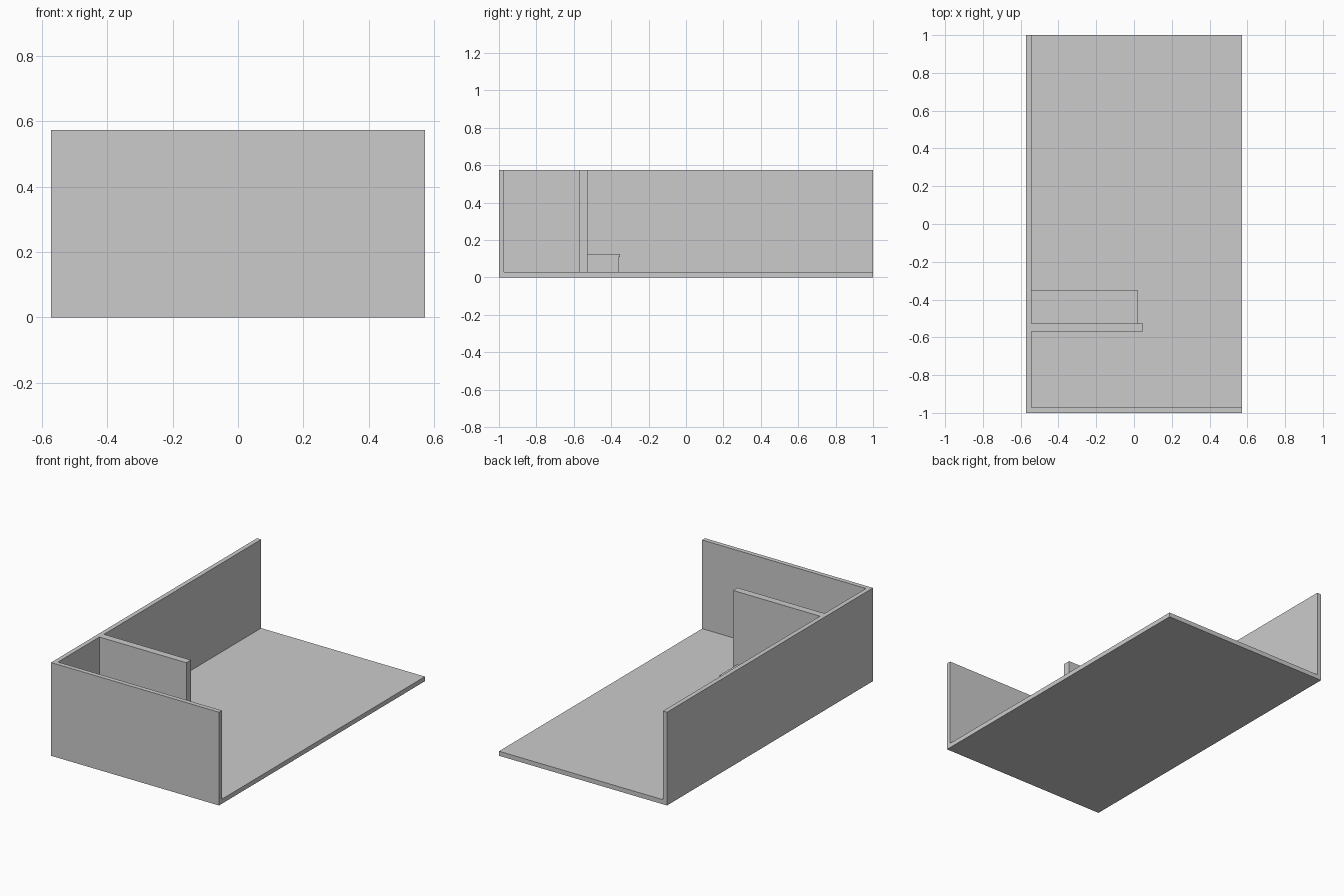
import bpy

if "Cube" in bpy.data.objects:
    bpy.data.objects.remove(bpy.data.objects["Cube"])


def box(name, x, y, z):
    """Axis-aligned box from (min, max) ranges."""
    bpy.ops.mesh.primitive_cube_add(size=1)
    o = bpy.context.object
    o.name = o.data.name = name
    for v in o.data.vertices:
        v.co = [r[0] if c < 0 else r[1] for c, r in zip(v.co, (x, y, z))]
    return o


W, L, H = 0.571, 1.0, 0.573   # half width, half length, wall height
T = 0.028                     # wall and floor thickness
inner = -W + T                # inside face of the side wall

# Room shell
box("floor", (-W, W), (-L, L), (0, T))
box("side_wall", (-W, inner), (-L, L), (T, H))
box("front_wall", (inner, W), (-L, -L + T), (T, H))

# Partition wall
box("partition_wall", (inner, 0.048), (-0.57, -0.526), (T, H))

# Low bench against the partition, its top overhanging the base slightly
box("bench_base", (inner, 0.018), (-0.526, -0.362), (T, 0.108))
box("bench_top", (inner, 0.02), (-0.526, -0.353), (0.108, 0.125))
